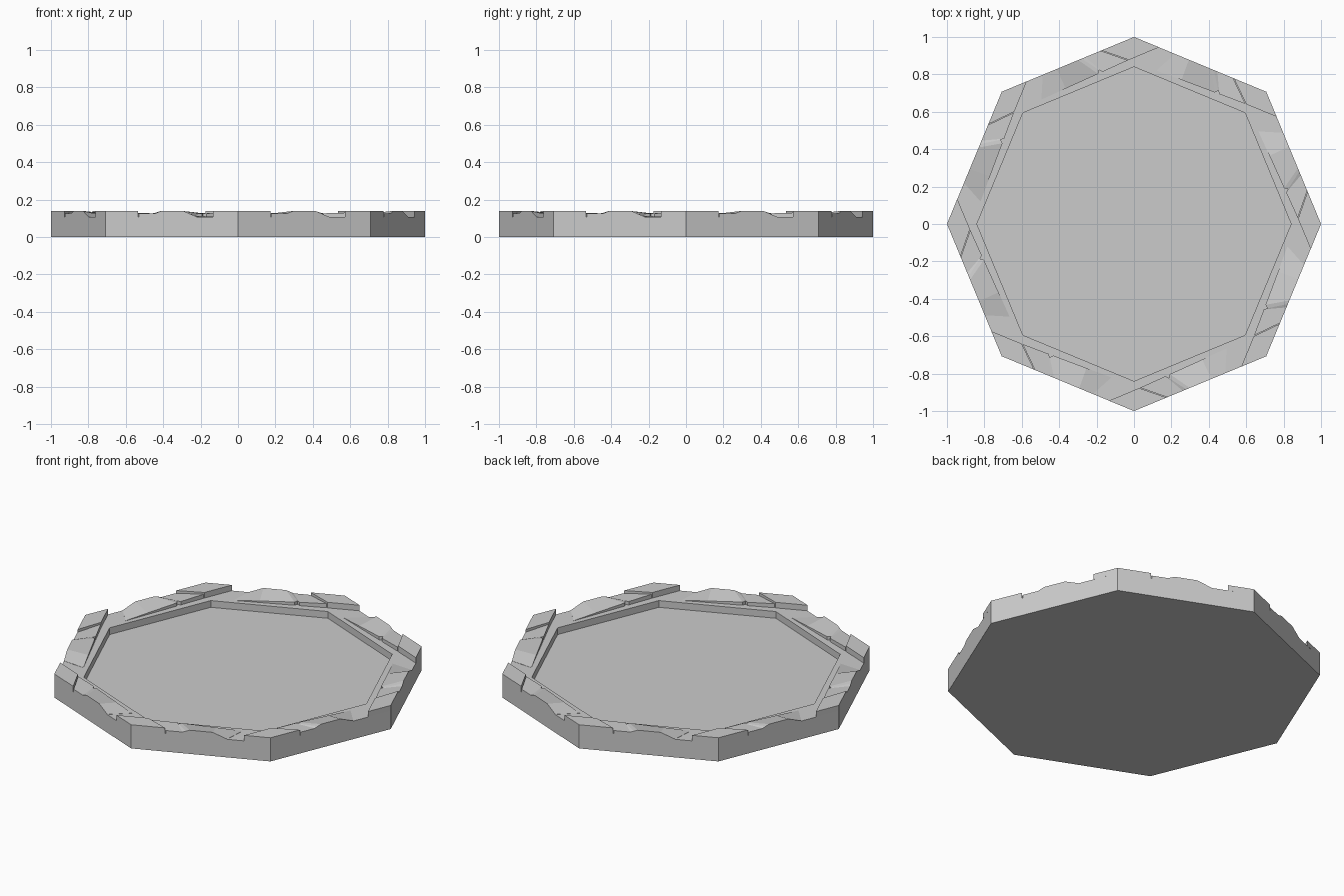
import bpy, bmesh, math
from mathutils import Vector

if "Cube" in bpy.data.objects:
    bpy.data.objects.remove(bpy.data.objects["Cube"])

SIDES = 8
APO = math.cos(math.pi / SIDES)      # distance from centre to a side
HALF = math.sin(math.pi / SIDES)     # half a side's length
LEDGE, TOP, FLOOR = 0.107, 0.14, 0.067


def side_point(k, s, d, z):
    """Point at s along side k (clockwise) and d out from the centre."""
    a = math.radians(67.5 - 45 * k)
    n = Vector((math.cos(a), math.sin(a), 0))
    t = Vector((math.sin(a), -math.cos(a), 0))
    return n * d + t * s + Vector((0, 0, z))


def finish(name, bm):
    bmesh.ops.recalc_face_normals(bm, faces=bm.faces[:])
    me = bpy.data.meshes.new(name)
    bm.to_mesh(me)
    bm.free()
    ob = bpy.data.objects.new(name, me)
    bpy.context.collection.objects.link(ob)
    return ob


# Octagonal base with a sunken floor
bm = bmesh.new()
rings = []
for r, z in [(1, 0), (1, LEDGE), (0.84, LEDGE), (0.84, FLOOR)]:
    rings.append([bm.verts.new((r * math.cos(i * math.pi / 4), r * math.sin(i * math.pi / 4), z))
                  for i in range(SIDES)])
for lo, hi in zip(rings, rings[1:]):
    for i in range(SIDES):
        j = (i + 1) % SIDES
        bm.faces.new((lo[i], lo[j], hi[j], hi[i]))
bm.faces.new(rings[0][::-1])
bm.faces.new(rings[-1])
finish("octagon_base", bm)

# Worn slab cross-strips: outer s, outer z, inner s, inner d, inner z
STRIPS = [(-0.145, 0.108, -0.203, 0.804, 0.108),
          (-0.065, TOP, -0.06, 0.809, 0.116),
          (0.06, TOP, 0.130, 0.815, 0.126),
          (0.08, 0.133, 0.143, 0.832, 0.127),
          (0.10, 0.125, 0.156, 0.816, 0.127),
          (0.19, 0.125, 0.305, 0.821, 0.131)]
# Corner block outline (s, d), reaching round onto the next side
BLOCK = [(0.195, APO), (HALF, APO), (0.4855, 0.8215), (0.31, 0.821)]

for k in range(SIDES):
    # Worn slab
    bm = bmesh.new()
    rows = []
    for so, zo, si, di, zi in STRIPS:
        rows.append([bm.verts.new(side_point(k, *p)) for p in
                     ((so, APO, LEDGE), (so, APO, zo), (si, di, zi), (si, di, LEDGE))])
    for a, b in zip(rows, rows[1:]):
        for i in range(4):
            j = (i + 1) % 4
            bm.faces.new((a[i], a[j], b[j], b[i]))
    bm.faces.new(rows[0])
    bm.faces.new(rows[-1][::-1])
    finish(f"worn_slab_{k + 1}", bm)

    # Corner block
    bm = bmesh.new()
    f = bm.faces.new([bm.verts.new(side_point(k, s, d, LEDGE)) for s, d in BLOCK])
    ext = bmesh.ops.extrude_face_region(bm, geom=[f], use_keep_orig=True)
    up = [v for v in ext["geom"] if isinstance(v, bmesh.types.BMVert)]
    bmesh.ops.translate(bm, verts=up, vec=(0, 0, TOP - LEDGE))
    finish(f"corner_block_{k + 1}", bm)
